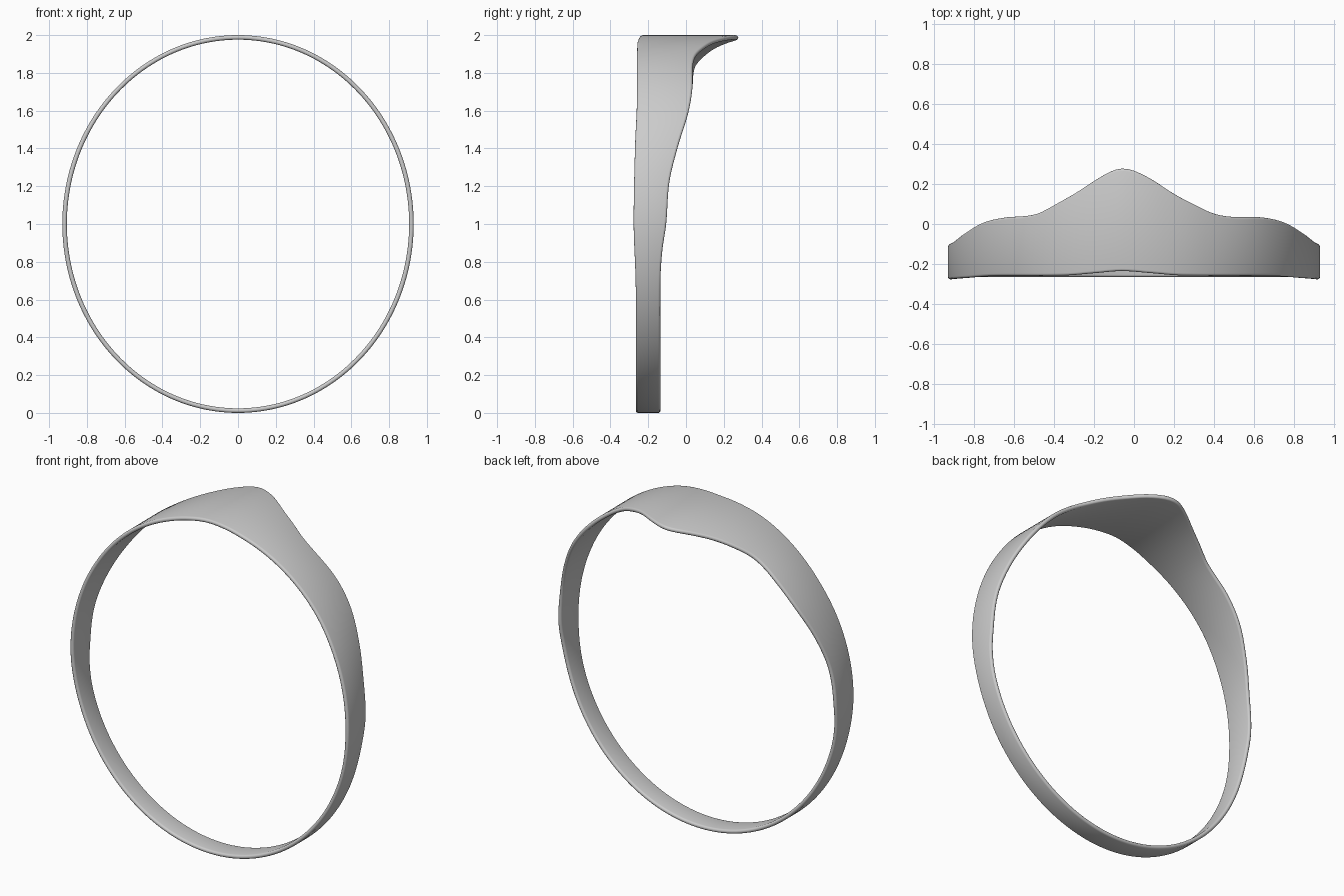
import bpy, bmesh, math

if "Cube" in bpy.data.objects:
    bpy.data.objects.remove(bpy.data.objects["Cube"])

RX, RZ, THICK, SEGS = 0.93, 1.0, 0.024, 192

# Edge profiles: (angle from the top in degrees, y), positive angle = +x side
BACK = [(-180, -.135), (-140, -.135), (-107, -.135), (-98, -.125), (-90, -.105),
        (-77, -.088), (-66, -.045), (-54, .01), (-44, .033), (-36, .04),
        (-31, .055), (-25, .10), (-18.5, .155), (-12, .22), (-7, .264),
        (-3.7, .277), (0, .266), (5.5, .223), (12.4, .152), (19, .098), (25.5, .053),
        (32, .036), (44, .033), (54, .01), (66, -.045), (77, -.088),
        (90, -.105), (98, -.125), (107, -.135), (140, -.135), (180, -.135)]
FRONT = [(-180, -.265), (-115, -.265), (-105, -.268), (-90, -.277), (-66, -.27),
         (-50, -.26), (-22, -.257), (-12, -.245), (-3.7, -.235), (5, -.245),
         (15, -.257), (50, -.26), (66, -.27), (90, -.277), (105, -.268),
         (115, -.265), (180, -.265)]


def sample(keys, a):
    """Smooth cubic interpolation through the keys."""
    def slope(i):
        p, q = keys[max(i - 1, 0)], keys[min(i + 1, len(keys) - 1)]
        return 0 if i in (0, len(keys) - 1) else (q[1] - p[1]) / (q[0] - p[0])
    for i in range(len(keys) - 1):
        (a0, y0), (a1, y1) = keys[i], keys[i + 1]
        if a0 <= a <= a1:
            h, t = a1 - a0, (a - a0) / (a1 - a0)
            return ((2*t**3 - 3*t*t + 1) * y0 + (t**3 - 2*t*t + t) * h * slope(i)
                    + (3*t*t - 2*t**3) * y1 + (t**3 - t*t) * h * slope(i + 1))


def section(front, back):
    """Thin strip with rounded rims: list of (y, inward depth)."""
    r, pts = THICK / 2, []
    for k in range(7):
        b = math.pi * k / 6
        pts.append((back - r + r * math.sin(b), r - r * math.cos(b)))
    for k in range(7):
        b = math.pi * k / 6
        pts.append((front + r - r * math.sin(b), r + r * math.cos(b)))
    return pts


# Band: loft the section around the oval
bm = bmesh.new()
rings = []
for i in range(SEGS):
    deg = -180 + 360 * i / SEGS
    s, c = math.sin(math.radians(deg)), math.cos(math.radians(deg))
    rings.append([bm.verts.new(((RX - d) * s, y, RZ + (RZ - d) * c))
                  for y, d in section(sample(FRONT, deg), sample(BACK, deg))])
for i in range(SEGS):
    a, b = rings[i], rings[(i + 1) % SEGS]
    n = len(a)
    for j in range(n):
        k = (j + 1) % n
        bm.faces.new((a[j], a[k], b[k], b[j]))
bmesh.ops.recalc_face_normals(bm, faces=bm.faces)
for f in bm.faces:
    f.smooth = True
mesh = bpy.data.meshes.new("peaked_band")
bm.to_mesh(mesh)
bm.free()
bpy.context.collection.objects.link(bpy.data.objects.new("peaked_band", mesh))
